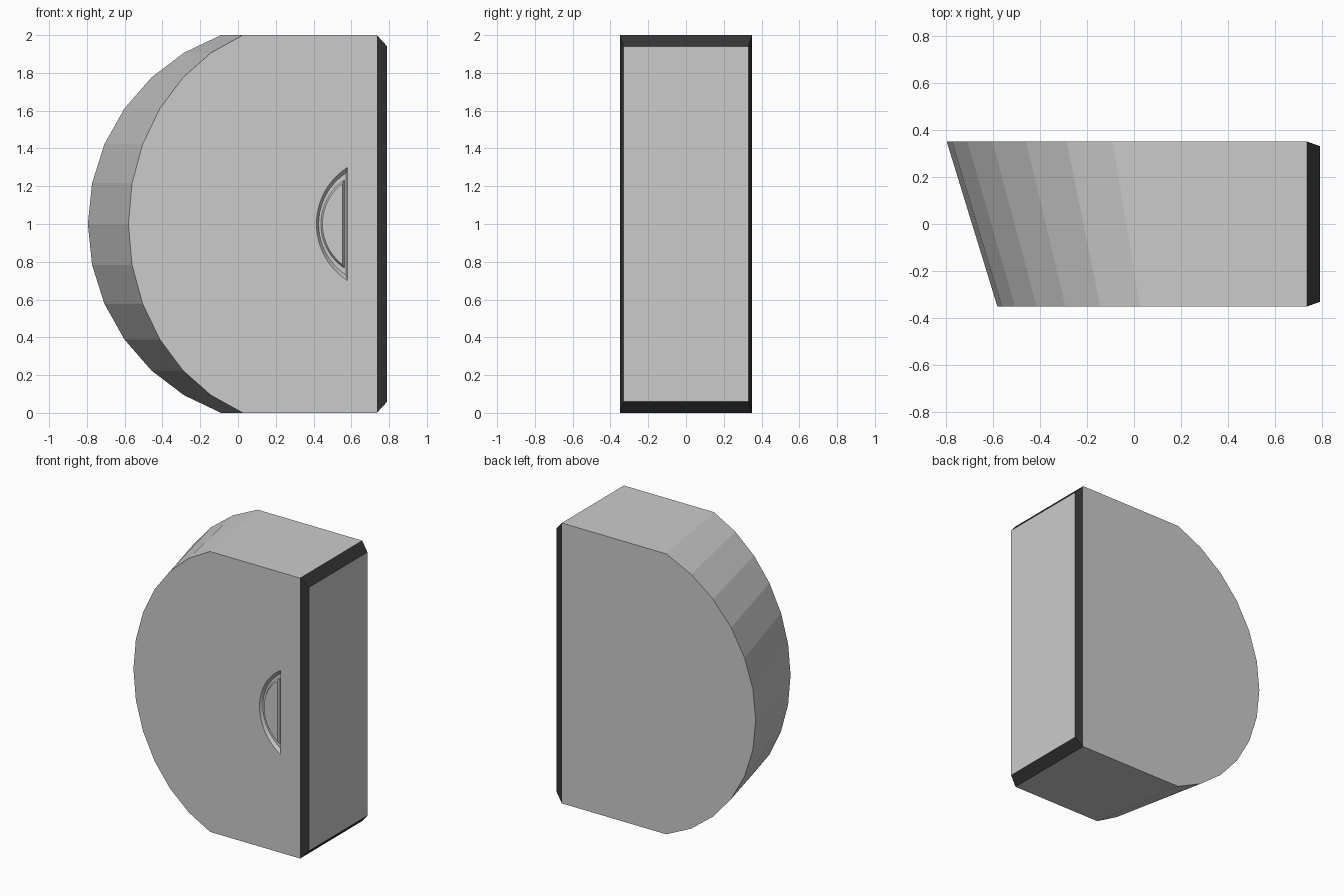
import bpy, bmesh, math

if "Cube" in bpy.data.objects:
    bpy.data.objects.remove(bpy.data.objects["Cube"])

Y = 0.35  # half thickness of the body


def make_object(name, bm):
    bmesh.ops.recalc_face_normals(bm, faces=bm.faces[:])
    mesh = bpy.data.meshes.new(name)
    bm.to_mesh(mesh)
    bm.free()
    obj = bpy.data.objects.new(name, mesh)
    bpy.context.collection.objects.link(obj)
    return obj


def d_profile(left, chord, right, half, segs):
    """D outline in x, z: straight right side, circular arc on the left."""
    sag = chord - left
    r = (half * half + sag * sag) / (2 * sag)
    cx = left + r
    a = math.asin(half / r) if sag <= half else math.pi - math.asin(half / r)
    pts = []
    for i in range(segs + 1):
        t = -a + 2 * a * i / segs
        pts.append((cx - r * math.cos(t), 1 + r * math.sin(t)))
    if right > chord:
        pts = [(right, 1 - half)] + pts + [(right, 1 + half)]
    return pts


def loft(bm, loops):
    """Closed solid skinned through (profile, y) sections; returns vertex rings."""
    rings = [[bm.verts.new((x, y, z)) for x, z in pts] for pts, y in loops]
    for a, b in zip(rings, rings[1:]):
        for i in range(len(a)):
            j = (i + 1) % len(a)
            bm.faces.new((a[i], a[j], b[j], b[i]))
    bm.faces.new(rings[0])
    bm.faces.new(rings[-1])
    return rings


# Body: D-shaped block whose rounded side slants from back to front
back = d_profile(-0.795, -0.09, 0.735, 1.0, 12)
front = [(x if x > 0.7 else 0.025 + (x + 0.09) * 0.605 / 0.705, z) for x, z in back]
bm = bmesh.new()
f, b = loft(bm, [(front, -Y), (back, Y)])

# Chamfered right end with a dark border
bm.faces.remove(bm.faces.get((f[-1], f[0], b[0], b[-1])))
outer = [f[0], b[0], b[-1], f[-1]]
cap = [bm.verts.new((0.79, y, z)) for y, z in
       ((-0.33, 0.06), (0.33, 0.06), (0.33, 1.94), (-0.33, 1.94))]
for i in range(4):
    j = (i + 1) % 4
    bm.faces.new((outer[i], outer[j], cap[j], cap[i])).material_index = 1
bm.faces.new(cap)
body = make_object("body", bm)
for name, v in (("grey", 0.8), ("dark_border", 0.035)):
    mat = bpy.data.materials.new(name)
    mat.diffuse_color = (v, v, v, 1)
    mat.use_nodes = True
    mat.node_tree.nodes["Principled BSDF"].inputs["Base Color"].default_value = mat.diffuse_color
    body.data.materials.append(mat)

# Recess for the finger pull, cut into the front
bm = bmesh.new()
rim = d_profile(0.415, 0.58, 0.58, 0.30, 24)
floor = d_profile(0.427, 0.572, 0.572, 0.27, 24)
loft(bm, [(rim, -Y - 0.05), (rim, -Y), (floor, -Y + 0.02)])
cutter = make_object("recess_cutter", bm)
cutter.hide_render = True
cutter.hide_viewport = False
cutter.data.materials.append(bpy.data.materials["grey"])
mod = body.modifiers.new("recess", 'BOOLEAN')
mod.operation = 'DIFFERENCE'
mod.solver = 'EXACT'
mod.object = cutter
bpy.context.view_layer.objects.active = body
body.select_set(True)
bpy.ops.object.modifier_apply(modifier=mod.name)
bpy.data.objects.remove(cutter)

# Raised half-moon panel inside the recess
bm = bmesh.new()
loft(bm, [(d_profile(0.447, 0.553, 0.553, 0.215, 24), -Y + 0.004),
          (d_profile(0.436, 0.567, 0.567, 0.24, 24), -Y + 0.025)])
make_object("finger_pull", bm)
